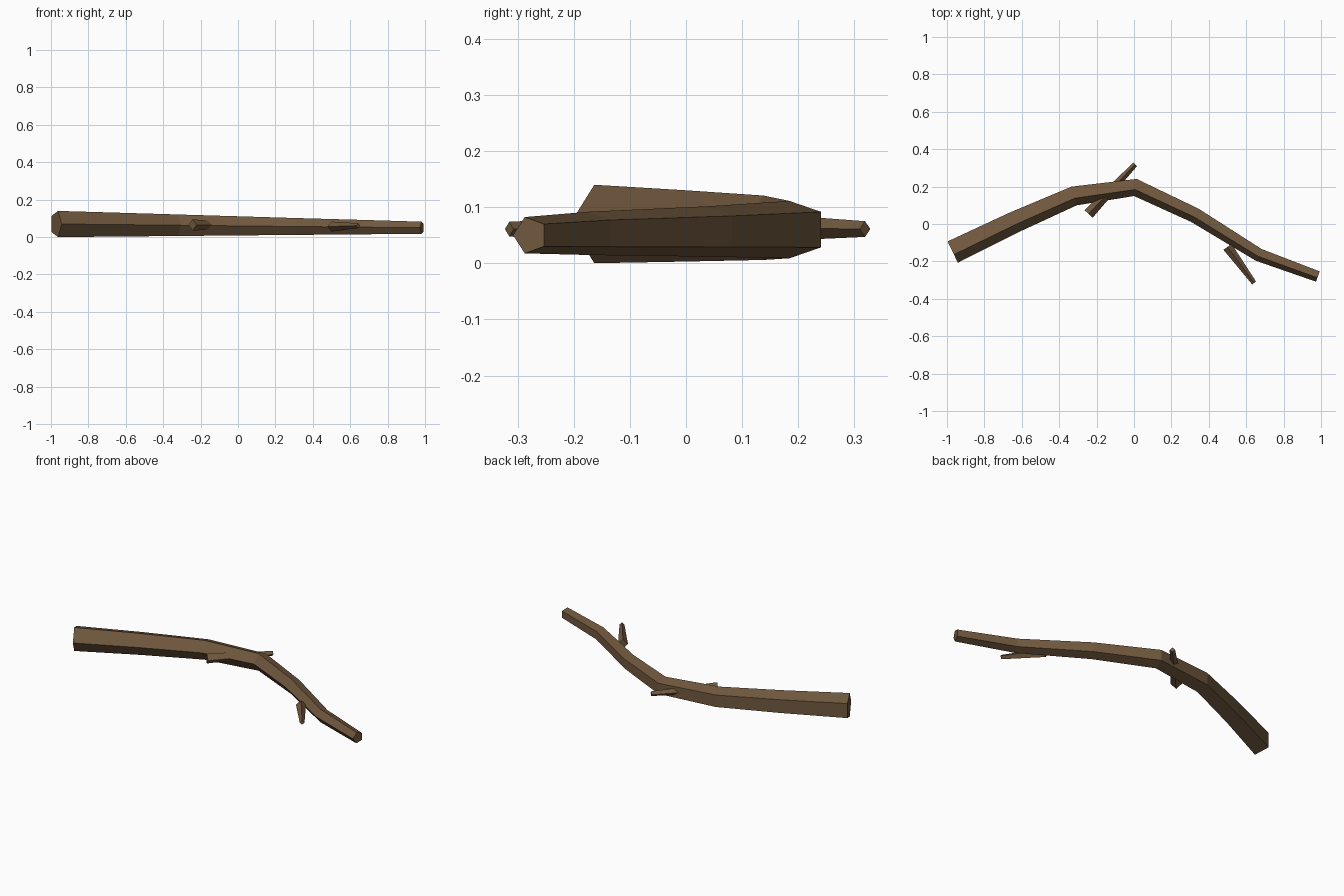
import bpy, bmesh, math
from mathutils import Vector

if "Cube" in bpy.data.objects:
    bpy.data.objects.remove(bpy.data.objects["Cube"])

bark = bpy.data.materials.new("brown bark")
bark.diffuse_color = (0.165, 0.098, 0.048, 1)
bark.use_nodes = True
bark.node_tree.nodes["Principled BSDF"].inputs["Base Color"].default_value = bark.diffuse_color


def tapered_tube(name, path, radii, sides, squash=1.0):
    """Flat-faced tube along a path; first corner points to the right of travel."""
    pts = [Vector(p) for p in path]
    bm = bmesh.new()
    rings = []
    for i, (p, r) in enumerate(zip(pts, radii)):
        tangent = Vector((0, 0, 0))
        if i > 0:
            tangent += (p - pts[i - 1]).normalized()
        if i < len(pts) - 1:
            tangent += (pts[i + 1] - p).normalized()
        side = Vector((tangent.y, -tangent.x, 0)).normalized()
        ring = []
        for k in range(sides):
            a = 2 * math.pi * k / sides
            ring.append(bm.verts.new(p + side * (math.cos(a) * r * squash)
                                     + Vector((0, 0, math.sin(a) * r))))
        rings.append(ring)
    for a, b in zip(rings, rings[1:]):
        for k in range(sides):
            n = (k + 1) % sides
            bm.faces.new((a[k], a[n], b[n], b[k]))
    bm.faces.new(rings[0])
    bm.faces.new(rings[-1])
    bmesh.ops.recalc_face_normals(bm, faces=bm.faces)
    mesh = bpy.data.meshes.new(name)
    bm.to_mesh(mesh)
    bm.free()
    mesh.materials.append(bark)
    obj = bpy.data.objects.new(name, mesh)
    bpy.context.collection.objects.link(obj)
    return obj


# Main bent branch: five-sided, evenly tapering
centres = [(-0.972, -0.144), (-0.644, 0.014), (-0.322, 0.155), (0.008, 0.200),
           (0.328, 0.050), (0.669, -0.162), (0.984, -0.278)]
last = len(centres) - 1
path = [(x, y, 0.07 - 0.02 * i / last) for i, (x, y) in enumerate(centres)]
radii = [0.0735 - 0.0395 * i / last for i in range(last + 1)]
tapered_tube("main_branch", path, radii, 5, 0.95)

# Twigs: four-sided spikes, one through the bend and one near the thin end
tapered_tube("back_twig", [(-0.243, 0.054, 0.065), (0.006, 0.319, 0.061)],
             [0.030, 0.014], 4)
tapered_tube("front_twig", [(0.500, -0.122, 0.056), (0.642, -0.315, 0.061)],
             [0.027, 0.013], 4)
